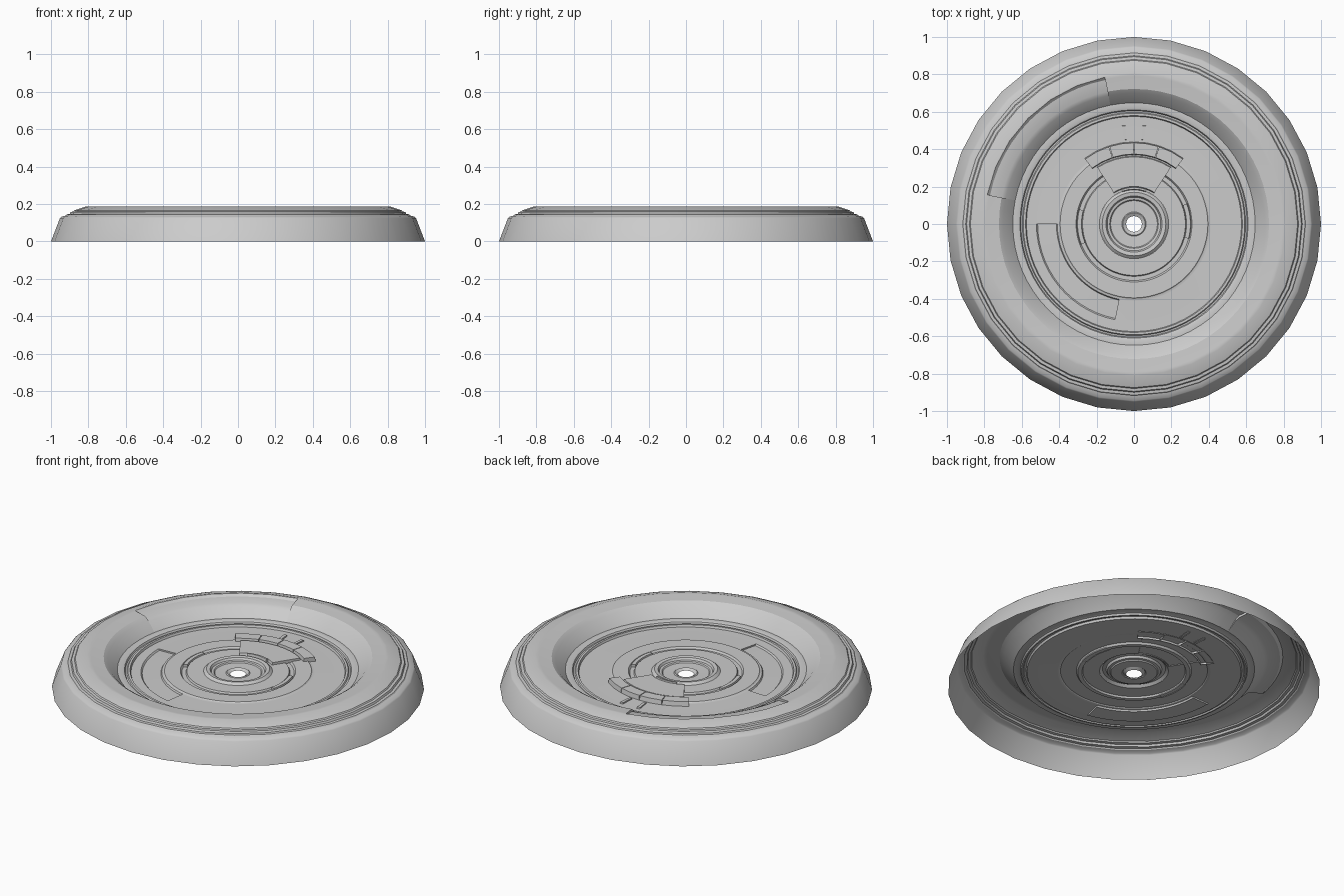
import bpy, bmesh
from math import sin, cos, radians

if "Cube" in bpy.data.objects:
    bpy.data.objects.remove(bpy.data.objects["Cube"])


def finish(name, bm, angle=30):
    me = bpy.data.meshes.new(name)
    bm.to_mesh(me)
    bm.free()
    ob = bpy.data.objects.new(name, me)
    bpy.context.collection.objects.link(ob)
    bpy.ops.object.select_all(action='DESELECT')
    bpy.context.view_layer.objects.active = ob
    ob.select_set(True)
    bpy.ops.object.shade_smooth_by_angle(angle=radians(angle))
    return ob


def sweep(bm, profile, a0, a1, n):
    """Revolve a profile (inner to outer radius) from a0 to a1 degrees."""
    rows = []
    for i in range(n + 1):
        a = radians(a0 + (a1 - a0) * i / n)
        rows.append([bm.verts.new((r * cos(a), r * sin(a), z)) for r, z in profile])
    for p, q in zip(rows, rows[1:]):
        for j in range(len(profile) - 1):
            bm.faces.new((p[j], p[j + 1], q[j + 1], q[j]))
    return rows


def band(name, profile, n, cut=None):
    """Ring surface; cut = (profile2, first, last) swaps the profile in one sector."""
    bm = bmesh.new()
    step = 360 / n
    if not cut:
        sweep(bm, profile, 0, 360, n)
    else:
        alt, i0, i1 = cut
        a = sweep(bm, alt, i0 * step, i1 * step, i1 - i0)
        b = sweep(bm, profile, i1 * step, i0 * step + 360, n - (i1 - i0))
        # end walls of the sector
        for p, q in ((a[0], b[-1]), (a[-1], b[0])):
            for j in range(len(p) - 1):
                bm.faces.new((p[j], p[j + 1], q[j + 1], q[j]))
    bmesh.ops.remove_doubles(bm, verts=bm.verts, dist=0.0002)
    bmesh.ops.dissolve_degenerate(bm, edges=bm.edges, dist=0.0001)
    bmesh.ops.recalc_face_normals(bm, faces=bm.faces)
    up = sum(f.normal.z * f.calc_area() for f in bm.faces)
    if up < 0:
        bmesh.ops.reverse_faces(bm, faces=bm.faces)
    return finish(name, bm)


def arc_block(name, r0, r1, a0, a1, z0, z1, n=4, bevel=0.006):
    """Raised curved tile with chamfered edges and an open underside."""
    bm = bmesh.new()
    profile = [(r0, z0), (r0 + bevel, z1), (r1 - bevel, z1), (r1, z0)]
    rows = sweep(bm, profile, a0, a1, n)
    for r in (rows[0], rows[-1]):
        bm.faces.new(r)
    bmesh.ops.recalc_face_normals(bm, faces=bm.faces)
    return finish(name, bm, 20)


# Faceted outer rim
band("outer_rim", [(0.80, 0.188), (0.81, 0.188), (0.875, 0.167), (0.88, 0.16),
                   (0.895, 0.158), (0.90, 0.147), (0.915, 0.145), (0.92, 0.139),
                   (0.945, 0.132), (0.952, 0.125), (1.0, 0.0)], 32)

# Inner rim slope with a long recessed panel at the back left
band("dish_wall",
     [(0.648, 0.11), (0.70, 0.167), (0.722, 0.182), (0.79, 0.187), (0.80, 0.188), (0.808, 0.187)], 64,
     ([(0.648, 0.11), (0.70, 0.158), (0.722, 0.168), (0.785, 0.175), (0.80, 0.188), (0.808, 0.187)], 18, 30))

# Stepped ledge between wall and floor
band("stepped_ledge", [(0.565, 0.092), (0.575, 0.092), (0.58, 0.104), (0.592, 0.104),
                       (0.597, 0.097), (0.605, 0.097), (0.61, 0.107), (0.622, 0.111),
                       (0.648, 0.11)], 64)

# Floor with a shallow sunken arc panel at the front left
band("dish_floor",
     [(0.40, 0.097), (0.41, 0.095), (0.412, 0.095), (0.518, 0.092), (0.522, 0.092), (0.565, 0.092)], 64,
     ([(0.40, 0.097), (0.41, 0.095), (0.415, 0.086), (0.515, 0.084), (0.522, 0.092), (0.565, 0.092)], 32, 46))

# Central disc with ring groove
band("central_disc", [(0.185, 0.10), (0.275, 0.10), (0.28, 0.09), (0.302, 0.09),
                      (0.31, 0.101), (0.395, 0.101), (0.40, 0.097)], 64)

# Hub with open axle hole
band("hub", [(0.042, 0.082), (0.06, 0.092), (0.065, 0.088), (0.125, 0.09), (0.13, 0.096),
             (0.143, 0.098), (0.15, 0.11), (0.17, 0.113), (0.185, 0.10)], 48)

# Tiled fan at the back of the disc
arc_block("fan_plate", 0.195, 0.365, 57, 123, 0.095, 0.114, 8)
for i, (a0, a1) in enumerate(((53, 72), (72.5, 89.7), (90.3, 107.5), (108, 127))):
    arc_block(f"fan_tile_{i + 1}", 0.368, 0.44, a0, a1, 0.09, 0.12, 2)
for s in (-1, 1):
    arc_block("fan_prong", 0.45, 0.53, 90 + s * 6 - 1, 90 + s * 6 + 1, 0.09, 0.10, 1, 0.003)

# Clips bridging the ring groove and the hub
for name, a in (("clip_right", 3), ("clip_left", 183)):
    arc_block(name, 0.277, 0.306, a - 18, a + 18, 0.089, 0.105, 6, 0.004)
arc_block("hub_clip", 0.182, 0.20, 70, 110, 0.10, 0.12, 4, 0.004)
